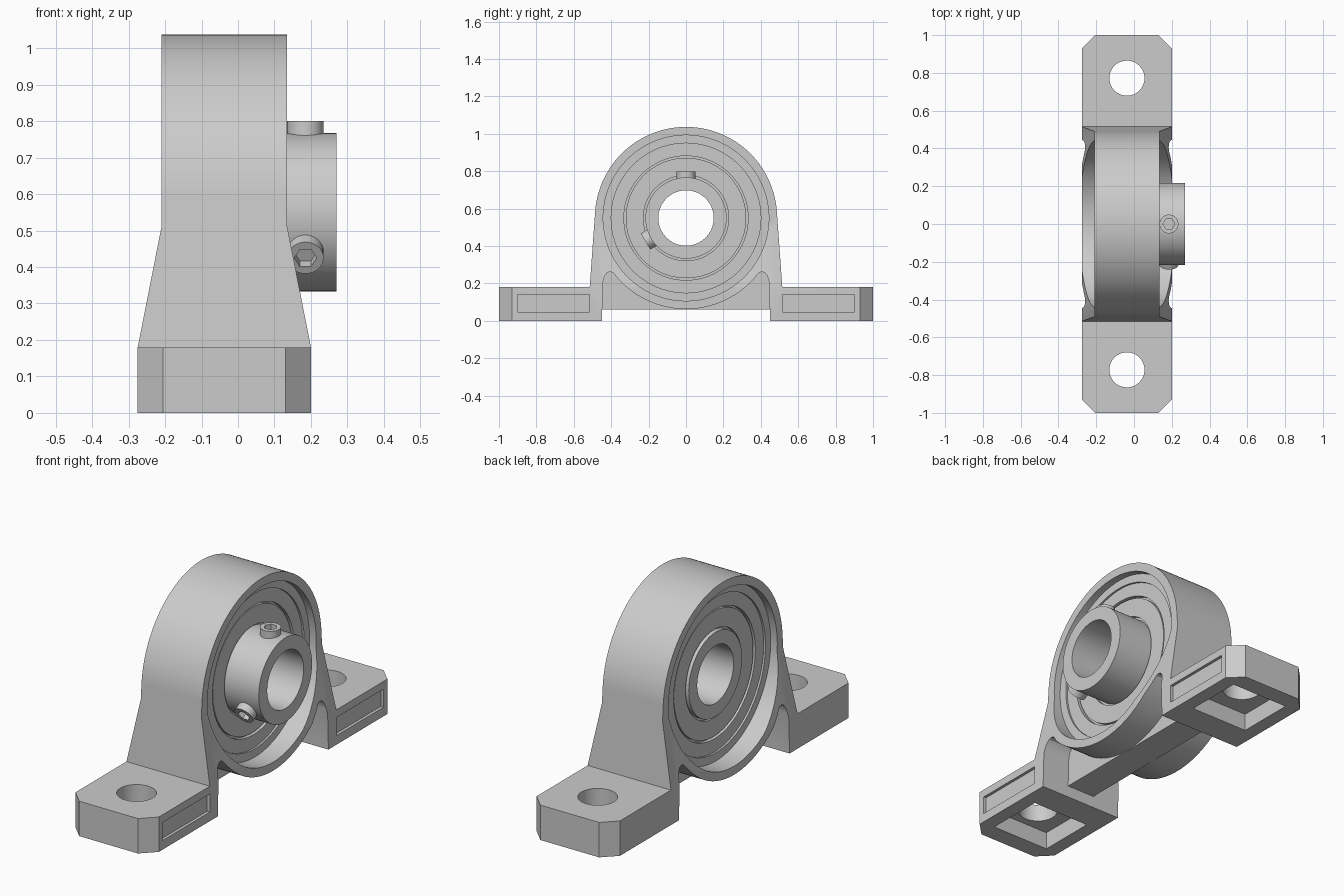
import bpy, bmesh
from math import sin, cos, pi, radians
from mathutils import Matrix

if "Cube" in bpy.data.objects:
    bpy.data.objects.remove(bpy.data.objects["Cube"])

CX, CZ = -0.0375, 0.55      # housing mid-plane and bearing axis height
steel = bpy.data.materials.new("plain grey metal")
steel.use_nodes = True
grey = (0.6, 0.6, 0.6, 1)
steel.diffuse_color = grey
steel.node_tree.nodes["Principled BSDF"].inputs["Base Color"].default_value = grey


def finish(name, bm):
    bmesh.ops.recalc_face_normals(bm, faces=bm.faces)
    me = bpy.data.meshes.new(name)
    bm.to_mesh(me)
    bm.free()
    ob = bpy.data.objects.new(name, me)
    bpy.context.collection.objects.link(ob)
    me.materials.append(steel)
    return ob


def prism(name, pts, axis, lo, hi):
    """Extrude a 2D outline along x, y or z."""
    def place(p, d):
        a, b = p
        return {"x": (d, a, b), "y": (a, d, b), "z": (a, b, d)}[axis]
    bm = bmesh.new()
    ends = [[bm.verts.new(place(p, d)) for p in pts] for d in (lo, hi)]
    for e in ends:
        bm.faces.new(e)
    n = len(pts)
    for i in range(n):
        j = (i + 1) % n
        bm.faces.new((ends[0][i], ends[0][j], ends[1][j], ends[1][i]))
    return finish(name, bm)


def arc(a, b, r, start=0, end=360, n=96):
    closed = end - start == 360
    angles = [radians(start + (end - start) * i / n) for i in range(n if closed else n + 1)]
    return [(a + r * cos(t), b + r * sin(t)) for t in angles]


def rect(a0, a1, b0, b1):
    return [(a0, b0), (a1, b0), (a1, b1), (a0, b1)]


def combine(ob, tool, operation):
    mod = ob.modifiers.new("cut", "BOOLEAN")
    mod.operation, mod.object, mod.solver = operation, tool, "EXACT"
    bpy.context.view_layer.objects.active = ob
    bpy.ops.object.modifier_apply(modifier=mod.name)
    bpy.data.objects.remove(tool)


def smooth(ob):
    bpy.ops.object.select_all(action="DESELECT")
    ob.select_set(True)
    bpy.context.view_layer.objects.active = ob
    bpy.ops.object.shade_smooth_by_angle(angle=radians(25))


def ring(name, outer, inner, lo, hi):
    """Spin a rectangular section round the bearing axis."""
    bm = bmesh.new()
    vs = [bm.verts.new((x, 0, CZ + r)) for x, r in rect(lo, hi, inner, outer)]
    es = [bm.edges.new((vs[i - 1], vs[i])) for i in range(len(vs))]
    bmesh.ops.spin(bm, geom=vs + es, cent=(0, 0, CZ), axis=(1, 0, 0),
                   angle=2 * pi, steps=96, use_merge=True)
    bmesh.ops.remove_doubles(bm, verts=bm.verts, dist=0.0001)
    smooth(finish(name, bm))


# Housing side outline: arch, feet and the gaps between feet and ring
half = [(0.515, 0.18), (1, 0.18), (1, 0), (0.45, 0), (0.443, 0.21),
        (0.435, 0.24), (0.422, 0.257), (0.405, 0.263)]
mirror = [(-y, z) for y, z in half]
arch = arc(0, CZ, 0.487, 4, 176)
belly = arc(0, CZ, 0.487, 217, 323, 48)
housing = prism("housing", arch + mirror + belly + half[::-1], "x", -0.4, 0.4)

# Taper seen end-on
side = [(0.2375, -0.1), (0.2375, 0.18), (0.1725, 0.51), (0.1725, 1.2)]
taper = [(CX + x, z) for x, z in side] + [(CX - x, z) for x, z in reversed(side)]
combine(housing, prism("taper", taper, "y", -1.2, 1.2), "INTERSECT")

# Clipped foot corners seen in plan
corner = [(0.1175, 1.05), (0.2875, 0.88)]
right = corner + [(x, -y) for x, y in reversed(corner)]
plan = [(CX + x, y) for x, y in right] + [(CX - x, y) for x, y in reversed(right)]
combine(housing, prism("plan", plan, "z", -0.2, 1.3), "INTERSECT")

# Thin web joining the feet under the ring
combine(housing, prism("web", rect(-0.47, 0.47, 0.06, 0.3), "x", CX - 0.08, CX + 0.08), "UNION")

# Stepped bore
combine(housing, prism("bore", arc(0, CZ, 0.40), "x", -0.5, 0.5), "DIFFERENCE")
for lo, hi in ((-0.5, CX - 0.135), (CX + 0.135, 0.5)):
    combine(housing, prism("counterbore", arc(0, CZ, 0.443), "x", lo, hi), "DIFFERENCE")

# Bolt holes, underside pockets and side panels of the feet
for s in (-1, 1):
    ys = sorted((s * 0.60, s * 0.905))
    combine(housing, prism("pocket", rect(CX - 0.165, CX + 0.165, *ys), "z", -0.1, 0.09), "DIFFERENCE")
    combine(housing, prism("bolt_hole", arc(CX, s * 0.772, 0.093, n=48), "z", -0.1, 0.4), "DIFFERENCE")
    ys = sorted((s * 0.515, s * 0.90))
    combine(housing, prism("panel", rect(*ys, 0.047, 0.14), "x", 0.185, 0.4), "DIFFERENCE")
smooth(housing)

# Bearing rings
ring("outer_race", 0.405, 0.332, CX - 0.125, CX + 0.125)
ring("seal_groove", 0.335, 0.318, CX - 0.105, CX + 0.105)
ring("seal", 0.322, 0.228, CX - 0.12, CX + 0.12)
ring("inner_groove", 0.232, 0.21, CX - 0.105, CX + 0.105)
ring("inner_race_collar", 0.217, 0.148, CX - 0.13, 0.27)

# Set screws with hexagonal sockets
for name, turn in (("top_set_screw", 0), ("lower_set_screw", 120)):
    screw = prism(name, arc(0, 0, 0.05, n=40), "z", 0.17, 0.25)
    combine(screw, prism("socket", arc(0, 0, 0.031, n=6), "z", 0.22, 0.3), "DIFFERENCE")
    screw.data.transform(Matrix.Translation((0.185, 0, CZ)) @ Matrix.Rotation(radians(turn), 4, "X"))
    smooth(screw)
